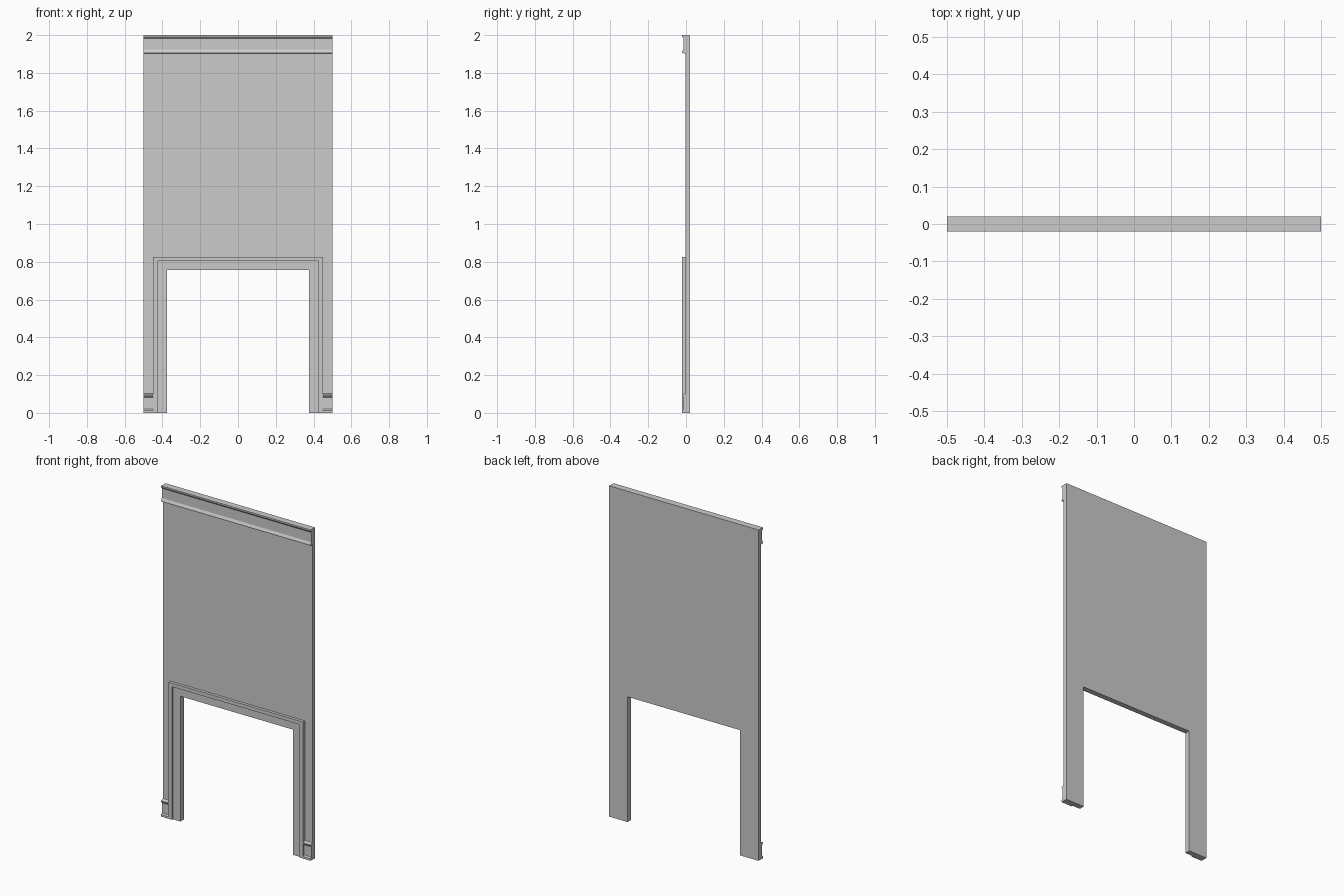
import bpy, bmesh

if "Cube" in bpy.data.objects:
    bpy.data.objects.remove(bpy.data.objects["Cube"])


def prism(name, pts, place, lo, hi):
    """Extrude a 2D outline between lo and hi; place maps (u, v, depth) to xyz."""
    bm = bmesh.new()
    a = [bm.verts.new(place(u, v, lo)) for u, v in pts]
    b = [bm.verts.new(place(u, v, hi)) for u, v in pts]
    bm.faces.new(a)
    bm.faces.new(b[::-1])
    n = len(pts)
    for i in range(n):
        j = (i + 1) % n
        bm.faces.new((a[i], b[i], b[j], a[j]))
    bmesh.ops.recalc_face_normals(bm, faces=bm.faces)
    mesh = bpy.data.meshes.new(name)
    bm.to_mesh(mesh)
    bm.free()
    ob = bpy.data.objects.new(name, mesh)
    bpy.context.collection.objects.link(ob)
    return ob


def upright(u, v, d):
    return (u, d, v)


def sideways(u, v, d):
    return (d, u, v)


def arch(outer, top, inner, inner_top):
    return [(-outer, 0), (-outer, top), (outer, top), (outer, 0),
            (inner, 0), (inner, inner_top), (-inner, inner_top), (-inner, 0)]


BACK, WALL, FRONT = 0.0205, -0.003, -0.0205

# Wall slab with the doorway notch
prism("wall_panel", arch(0.5, 2.0, 0.377, 0.757), upright, WALL, BACK)

# Door surround: raised outer band and lower inner band
prism("door_trim_outer", arch(0.45, 0.826, 0.427, 0.804), upright, FRONT, WALL)
prism("door_trim_inner", arch(0.427, 0.804, 0.377, 0.757), upright, -0.012, WALL)

# Crown moulding with a recessed middle
crown = [(WALL, 2.0), (FRONT, 2.0), (FRONT, 1.991), (-0.014, 1.983),
         (-0.014, 1.924), (FRONT, 1.911), (FRONT, 1.905), (WALL, 1.902)]
prism("crown_moulding", crown, sideways, -0.5, 0.5)

# Skirting blocks either side of the doorway
skirting = [(WALL, 0.0), (FRONT, 0.0), (FRONT, 0.013), (-0.014, 0.02),
            (-0.014, 0.082), (FRONT, 0.09), (FRONT, 0.096), (WALL, 0.103)]
for side, lo, hi in (("left", -0.5, -0.45), ("right", 0.45, 0.5)):
    prism("skirting_" + side, skirting, sideways, lo, hi)
